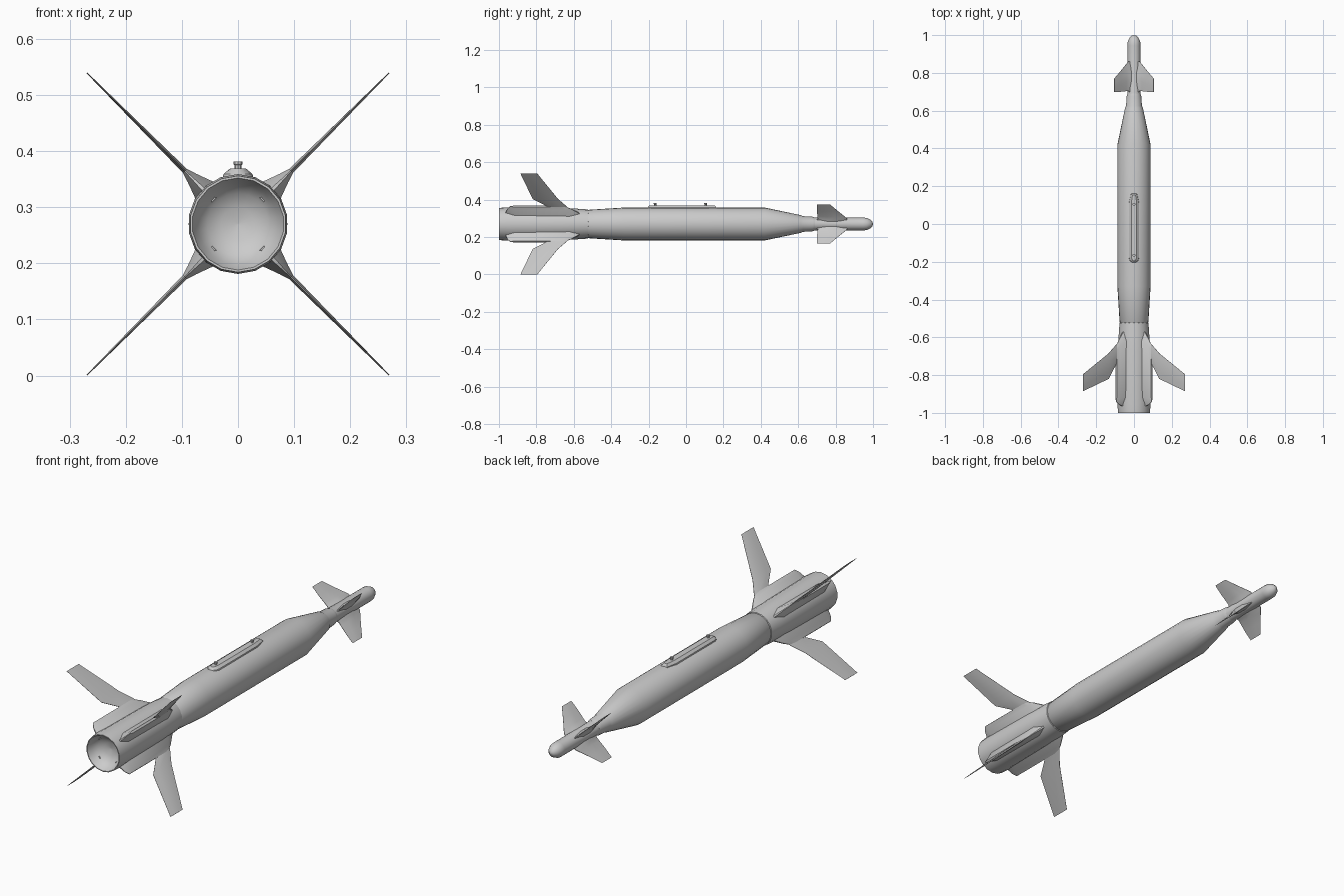
import bpy, bmesh, math

if "Cube" in bpy.data.objects:
    bpy.data.objects.remove(bpy.data.objects["Cube"])

ZC = 0.27  # height of the body axis, which runs along y


def finish(name, bm, angle=30):
    bmesh.ops.remove_doubles(bm, verts=bm.verts, dist=1e-5)
    bmesh.ops.recalc_face_normals(bm, faces=bm.faces)
    me = bpy.data.meshes.new(name)
    bm.to_mesh(me)
    bm.free()
    ob = bpy.data.objects.new(name, me)
    bpy.context.collection.objects.link(ob)
    bpy.ops.object.select_all(action='DESELECT')
    ob.select_set(True)
    bpy.context.view_layer.objects.active = ob
    bpy.ops.object.shade_smooth_by_angle(angle=math.radians(angle))
    return ob


def skin(bm, rings, cap=True):
    loops = [[bm.verts.new(p) for p in ring] for ring in rings]
    n = len(loops[0])
    for a, b in zip(loops, loops[1:]):
        for i in range(n):
            j = (i + 1) % n
            bm.faces.new((a[i], a[j], b[j], b[i]))
    if cap:
        bm.faces.new(loops[0])
        bm.faces.new(loops[-1])


def lathe(name, profile, sides=20, angle=35):
    """Turn (y, radius) points around the body axis."""
    bm = bmesh.new()
    rings = []
    for y, r in profile:
        r = max(r, 1e-3)
        rings.append([(r * math.sin(2 * math.pi * i / sides), y,
                       ZC + r * math.cos(2 * math.pi * i / sides)) for i in range(sides)])
    skin(bm, rings)
    return finish(name, bm, angle)


def blades(name, stations):
    """Four diagonal blades from (radius, y front, y rear, half thickness, bevel length)."""
    for k in range(4):
        a = math.radians(45 + 90 * k)
        c, s = math.cos(a), math.sin(a)
        rings = []
        for r, yf, yr, t, bev in stations:
            e = t * 0.15
            sec = [(yf, e), (yf - bev, t), (yr + bev, t), (yr, e),
                   (yr, -e), (yr + bev, -t), (yf - bev, -t), (yf, -e)]
            rings.append([(r * c - h * s, y, ZC + r * s + h * c) for y, h in sec])
        bm = bmesh.new()
        skin(bm, rings)
        finish(f"{name}_{k + 1}", bm, 25)


# Nose seeker
lathe("nose", [(1.0, 0), (0.997, 0.012), (0.985, 0.024), (0.965, 0.033), (0.945, 0.034),
               (0.69, 0.034), (0.675, 0.038)])
# Main body with neck and rear taper
lathe("main_body", [(0.69, 0.034), (0.675, 0.039), (0.625, 0.042), (0.615, 0.047), (0.42, 0.088),
                    (-0.33, 0.088), (-0.52, 0.076), (-0.53, 0.07)], 24)
# Tail section with a hollow rear dish
lathe("tail_section", [(-0.52, 0.07), (-0.525, 0.078), (-0.60, 0.083), (-0.66, 0.086),
                       (-0.95, 0.089), (-1.0, 0.086), (-1.0, 0.082), (-0.975, 0.072),
                       (-0.955, 0.055), (-0.945, 0.03), (-0.94, 0)], 18)

# Fin housings, tail wings and front canards
blades("fin_housing", [(0.06, -0.55, -0.965, 0.030, 0.06), (0.085, -0.575, -0.965, 0.022, 0.05),
                       (0.115, -0.615, -0.955, 0.011, 0.03), (0.134, -0.65, -0.94, 0.005, 0.02)])
blades("tail_wing", [(0.08, -0.60, -0.71, 0.006, 0.03), (0.135, -0.64, -0.745, 0.005, 0.03),
                     (0.19, -0.685, -0.82, 0.004, 0.035), (0.381, -0.795, -0.885, 0.001, 0.03)])
blades("canard", [(0.02, 0.86, 0.69, 0.016, 0.06), (0.042, 0.86, 0.705, 0.010, 0.06),
                  (0.06, 0.845, 0.703, 0.005, 0.05), (0.1, 0.81, 0.70, 0.003, 0.04),
                  (0.148, 0.77, 0.70, 0.001, 0.025)])

# Raised strip on the back: wide base narrowing to a flat top, rounded rear end
bm = bmesh.new()
rings = []
for z, w, inset in ((0.345, 0.029, 0), (0.359, 0.026, 0.003), (0.369, 0.014, 0.012)):
    ring = [(w * 0.6, 0.165 - inset, z), (-w * 0.6, 0.165 - inset, z), (-w, 0.11, z)]
    for i in range(7):
        t = math.pi * i / 6
        ring.append((-w * math.cos(t), -0.18 + inset - 0.028 * math.sin(t), z))
    ring.append((w, 0.11, z))
    rings.append(ring)
skin(bm, rings)
finish("back_strip", bm)

# Suspension lugs
for name, y in (("front_lug", 0.105), ("rear_lug", -0.165)):
    bm = bmesh.new()
    skin(bm, [[(r * math.cos(math.pi * i / 4), y + r * math.sin(math.pi * i / 4), z) for i in range(8)]
              for r, z in ((0.006, 0.36), (0.006, 0.375), (0.008, 0.376), (0.008, 0.381))])
    finish(name, bm)
